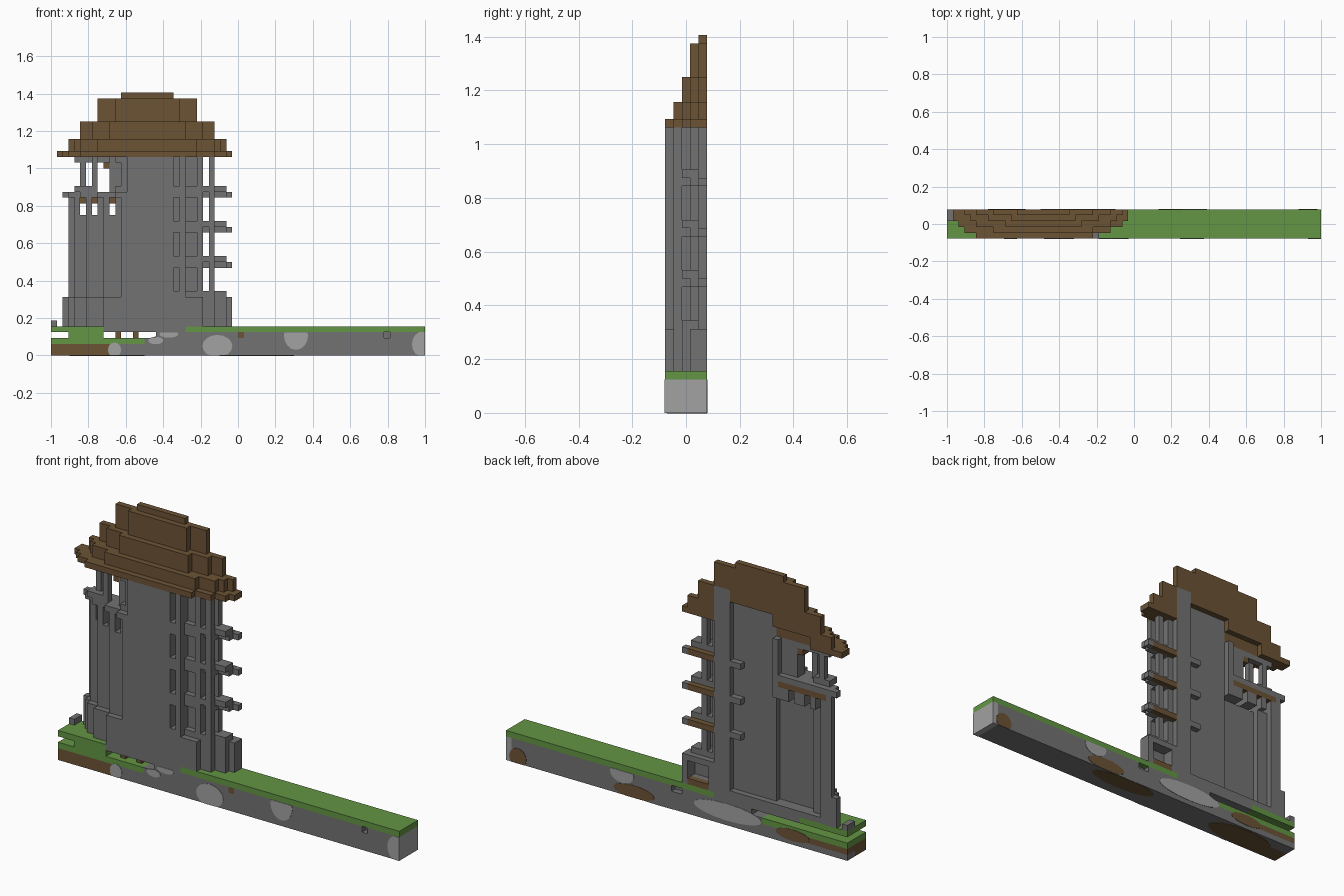
import bpy, bmesh, math
from mathutils import Vector

cube = bpy.data.objects.get("Cube")
if cube:
    bpy.data.objects.remove(cube)

U = 1 / 32  # one block


def material(name, rgb):
    m = bpy.data.materials.new(name)
    m.use_nodes = True
    m.diffuse_color = (*rgb, 1)
    m.node_tree.nodes["Principled BSDF"].inputs["Base Color"].default_value = (*rgb, 1)
    return m


MATS = [material("stone grey", (0.17, 0.17, 0.17)),
        material("pale stone", (0.36, 0.36, 0.36)),
        material("brown wood and soil", (0.15, 0.087, 0.036)),
        material("grass green", (0.125, 0.3, 0.058))]
STONE, PALE, BROWN, GRASS = range(4)
grid = {}


def cells(xs, ys, zs):
    return [(x, y, z) for x in range(*xs) for y in range(*ys) for z in range(*zs)]


def fill(part, colour, xs, ys, zs):
    for c in cells(xs, ys, zs):
        grid[c] = (part, colour)


def carve(xs, ys, zs):
    for c in cells(xs, ys, zs):
        grid.pop(c, None)


def rounded(part, colour, lefts, rights, zs):
    """Stepped curve: one span per depth row, the last row at the back."""
    first = 5 - len(lefts)
    for i, span in enumerate(zip(lefts, rights)):
        fill(part, colour, span, (first + i, first + i + 1), zs)


ALL = (0, 5)

# Ground slab, soil and grass
fill("ground", STONE, (0, 64), ALL, (0, 4))
fill("ground", BROWN, (0, 10), ALL, (1, 2))
fill("ground", BROWN, (0, 10), (0, 3), (0, 1))
fill("ground", PALE, (63, 64), ALL, (0, 4))
fill("ground", GRASS, (0, 16), ALL, (2, 3))
fill("ground", GRASS, (0, 64), ALL, (4, 5))
carve((0, 18), ALL, (3, 4))
fill("ground", GRASS, (3, 9), (0, 3), (3, 4))
for x in (11, 14, 18):
    fill("ground", BROWN, (x, x + 1), (1, 3), (3, 4))
fill("ground", BROWN, (32, 33), (0, 1), (3, 4))
carve((57, 58), (0, 1), (3, 4))
carve((31, 33), (4, 5), (3, 4))
fill("ground", STONE, (0, 1), (3, 5), (5, 6))

# Tower base and curved wall
fill("tower_wall", STONE, (9, 23), ALL, (4, 5))
rounded("tower_wall", STONE, [9, 6, 4, 3, 2], [26, 28, 30, 31, 31], (5, 10))
rounded("tower_wall", STONE, [12, 9, 6, 4, 3], [23, 26, 26, 26, 25], (10, 28))
rounded("tower_wall", STONE, [13, 11, 10, 10, 13], [23, 26, 26, 26, 25], (28, 34))
fill("tower_wall", STONE, (13, 23), (3, 4), (34, 38))

# Recesses in the rear of the wall
carve((14, 22), (4, 5), (6, 38))
carve((5, 14), (4, 5), (6, 24))
carve((7, 14), (3, 4), (6, 24))
carve((26, 30), (3, 5), (6, 9))
fill("tower_wall", BROWN, (26, 30), (4, 5), (5, 6))

# Windows between the balcony floors
for z, top in ((11, 15), (17, 21), (23, 27), (29, 34)):
    carve((21, 22), (0, 2), (z, top))
    carve((23, 25), (0, 2), (z, top))

# Balconies: floors, railings and posts
for z in (15, 21, 27):
    rounded("balcony", STONE, [20] * 4, [24, 28, 30, 31], (z, z + 1))
    fill("balcony", STONE, (30, 31), (4, 5), (z, z + 1))
    fill("balcony", BROWN, (25, 30), (4, 5), (z, z + 1))
for z in (10, 16, 22, 28):
    fill("balcony", STONE, (26, 28), (1, 4), (z, z + 1))
    fill("balcony", STONE, (28, 30), (2, 4), (z, z + 1))
for y in (1, 3):
    fill("balcony", STONE, (27, 28), (y, y + 1), (10, 34))

# Upper left gallery with slots, floor and posts
for x in (5, 7, 10):
    carve((x, x + 1), ALL, (24, 27))
fill("gallery", BROWN, (4, 13), (4, 5), (26, 27))
rounded("gallery", STONE, [11, 8, 5, 3, 2], [13] * 5, (27, 28))
fill("gallery", STONE, (4, 7), (2, 4), (28, 29))
for x, y in ((5, 3), (7, 2)):
    fill("gallery", STONE, (x, x + 1), (y, y + 1), (28, 34))
fill("gallery", STONE, (4, 13), (3, 4), (33, 34))
fill("gallery", BROWN, (9, 10), (2, 4), (32, 33))
carve((11, 12), (0, 2), (29, 33))

# Stepped roof, hollow at the rear
rounded("roof", BROWN, [5, 3, 2, 1, 1], [25, 28, 30, 31, 31], (34, 35))
rounded("roof", BROWN, [8, 5, 4, 3], [25, 28, 29, 30], (35, 37))
rounded("roof", BROWN, [10, 7, 5], [23, 26, 28], (37, 40))
rounded("roof", BROWN, [11, 8], [22, 25], (40, 44))
rounded("roof", BROWN, [12], [21], (44, 45))
carve((14, 22), (4, 5), (34, 38))
carve((7, 14), (4, 5), (34, 36))
fill("roof_support", STONE, (14, 22), (3, 4), (34, 38))
fill("rear_column", STONE, (22, 25), (4, 5), (4, 40))


def point(v):
    return Vector((v[0] * U - 1, (v[1] - 2.5) * U, v[2] * U))


def add_object(name, bm, mats):
    mesh = bpy.data.meshes.new(name)
    bm.to_mesh(mesh)
    bm.free()
    for m in mats:
        mesh.materials.append(m)
    ob = bpy.data.objects.new(name, mesh)
    bpy.context.collection.objects.link(ob)


def build(part):
    """Skin the exposed sides of a part and merge coplanar faces."""
    bm = bmesh.new()
    for c, (owner, colour) in grid.items():
        if owner != part:
            continue
        for axis in range(3):
            b, d = (axis + 1) % 3, (axis + 2) % 3
            for side in (0, 1):
                near = list(c)
                near[axis] += 2 * side - 1
                if tuple(near) in grid:
                    continue
                ring = []
                for s, t in ((0, 0), (1, 0), (1, 1), (0, 1)):
                    v = list(c)
                    v[axis] += side
                    v[b] += s
                    v[d] += t
                    ring.append(bm.verts.new(point(v)))
                f = bm.faces.new(ring if side else ring[::-1])
                f.material_index = colour
    bmesh.ops.remove_doubles(bm, verts=bm.verts[:], dist=U / 100)
    bmesh.ops.dissolve_limit(bm, angle_limit=0.02, verts=bm.verts[:],
                             edges=bm.edges[:], delimit={"MATERIAL"})
    add_object(part, bm, MATS)


for part in sorted({owner for owner, _ in grid.values()}):
    build(part)


def patch(name, colour, side, x, h, rx, rh):
    """Thin irregular stain on the front, back or underside of the ground."""
    bm = bmesh.new()
    low, high = (-0.078, 0.078) if side == "bottom" else (0, 0.124)
    ring = []
    for i in range(16):
        a = math.tau * i / 16
        px = min(1, max(-1, x + rx * math.cos(a)))
        ph = min(high, max(low, h + rh * math.sin(a)))
        co = (px, ph, 0) if side == "bottom" else (px, 0.078 if side == "back" else -0.078, ph)
        ring.append(bm.verts.new(co))
    face = bm.faces.new(ring)
    out = {"front": (0, -1, 0), "back": (0, 1, 0), "bottom": (0, 0, -1)}[side]
    face.normal_update()
    if face.normal.dot(Vector(out)) < 0:
        face.normal_flip()
    ext = bmesh.ops.extrude_face_region(bm, geom=[face])
    verts = [g for g in ext["geom"] if isinstance(g, bmesh.types.BMVert)]
    bmesh.ops.translate(bm, verts=verts, vec=Vector(out) * 0.002)
    bmesh.ops.remove_doubles(bm, verts=bm.verts[:], dist=0.0005)
    add_object(name, bm, [MATS[colour]])


# Stone and soil stains
for x, h, rx, rh in ((-0.66, 0.03, 0.035, 0.04), (-0.44, 0.08, 0.04, 0.02),
                     (-0.37, 0.115, 0.05, 0.02), (-0.11, 0.05, 0.08, 0.06),
                     (0.31, 0.11, 0.065, 0.08), (0.99, 0.06, 0.06, 0.07)):
    patch("front_stone_patch", PALE, "front", x, h, rx, rh)
for x, h, rx, rh in ((0.32, 0.11, 0.07, 0.05), (-0.3, 0.07, 0.2, 0.045)):
    patch("back_stone_patch", PALE, "back", x, h, rx, rh)
for x, h, rx, rh in ((0.93, 0.03, 0.05, 0.05), (0.25, 0.03, 0.12, 0.035),
                     (-0.68, 0.05, 0.1, 0.03)):
    patch("back_soil_patch", BROWN, "back", x, h, rx, rh)
for x, h, rx, rh in ((0.1, 0.03, 0.2, 0.05), (-0.7, 0, 0.2, 0.07)):
    patch("bottom_soil_patch", BROWN, "bottom", x, h, rx, rh)
